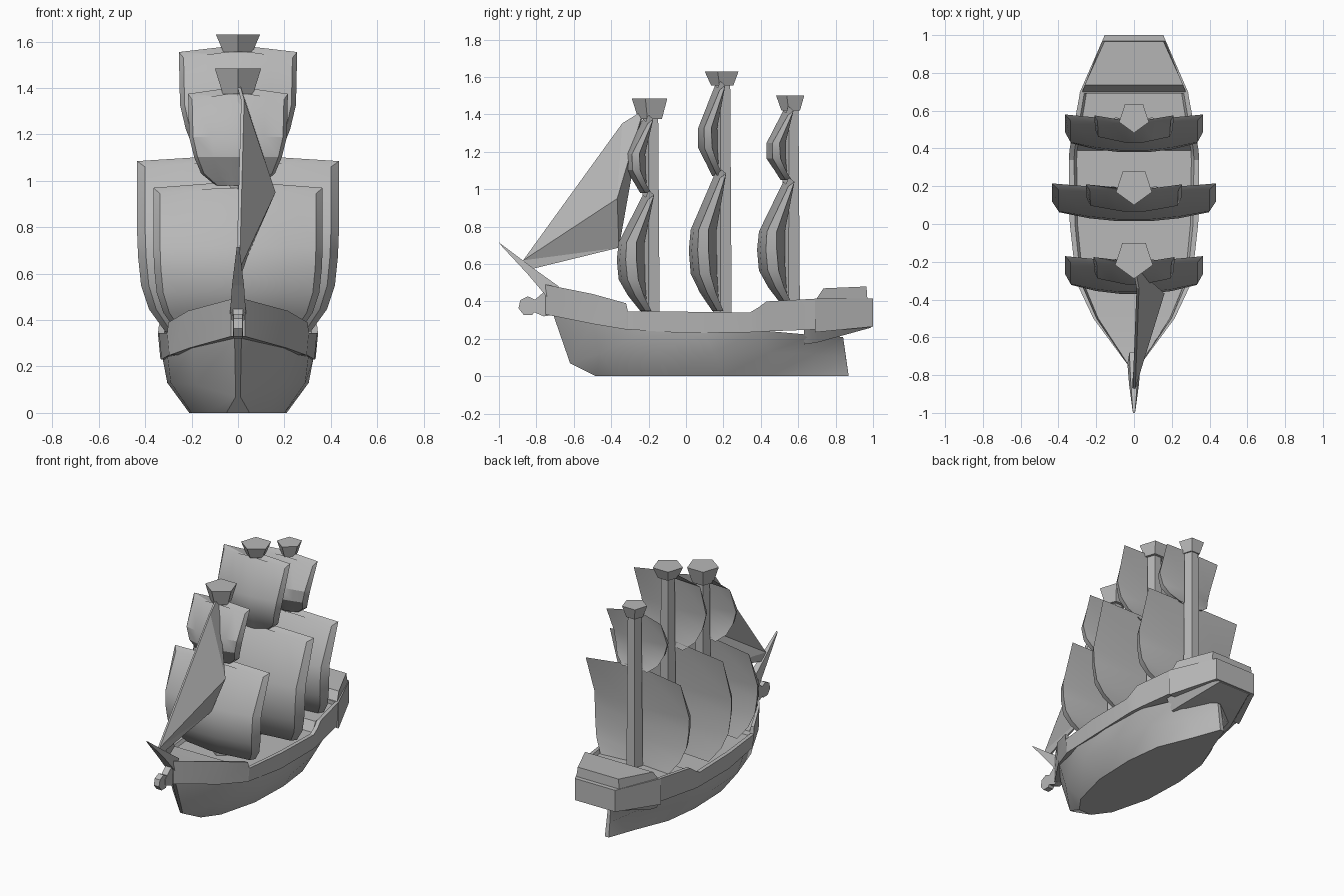
import bpy, bmesh, math
from mathutils import Vector

cube = bpy.data.objects.get("Cube")
if cube:
    bpy.data.objects.remove(cube, do_unlink=True)

grey = bpy.data.materials.new("plain grey")
grey.use_nodes = True
GREY = (0.48, 0.48, 0.48, 1)
grey.diffuse_color = GREY
grey.node_tree.nodes["Principled BSDF"].inputs["Base Color"].default_value = GREY


def finish(name, bm, angle=None, thickness=0):
    """Turn a bmesh into a named grey object."""
    bmesh.ops.recalc_face_normals(bm, faces=bm.faces)
    mesh = bpy.data.meshes.new(name)
    bm.to_mesh(mesh)
    bm.free()
    mesh.materials.append(grey)
    obj = bpy.data.objects.new(name, mesh)
    bpy.context.collection.objects.link(obj)
    if thickness:
        mod = obj.modifiers.new("thickness", 'SOLIDIFY')
        mod.thickness, mod.offset = thickness, 0
    if angle:
        bpy.ops.object.select_all(action='DESELECT')
        obj.select_set(True)
        bpy.context.view_layer.objects.active = obj
        bpy.ops.object.shade_smooth_by_angle(angle=math.radians(angle))


def loft(name, sections, angle=None):
    """Skin closed sections and cap both ends."""
    bm = bmesh.new()
    rings = [[bm.verts.new(p) for p in s] for s in sections]
    for a, b in zip(rings, rings[1:]):
        for i in range(len(a)):
            j = (i + 1) % len(a)
            bm.faces.new((a[i], a[j], b[j], b[i]))
    bm.faces.new(rings[0])
    bm.faces.new(rings[-1])
    finish(name, bm, angle)


def mirrored(half):
    """Close a half section by mirroring it across x = 0."""
    return half + [(-x, y, z) for x, y, z in reversed(half)]


# lower hull running into the rudder: bottom, bilge and upper edge lines
bottom = [(.05, -.48, 0), (.13, -.37, 0), (.20, -.1, 0), (.21, .2, 0), (.18, .45, 0), (.085, .68, 0), (.015, .87, 0)]
bilge = [(.01, -.62, .07), (.18, -.46, .12), (.29, -.15, .13), (.305, .15, .13), (.26, .45, .13), (.11, .68, .12), (.013, .855, .1)]
upper = [(.015, -.71, .33), (.20, -.5, .29), (.305, -.2, .25), (.325, .1, .235), (.31, .4, .245), (.23, .68, .22), (.01, .84, .21)]
loft("lower_hull", [mirrored(list(s)) for s in zip(bottom, bilge, upper)], 32)

# topsides with bulwark and sunken deck: y, half width, low, top, deck
stations = [
    (-.75, .03, .33, .49, .40), (-.5, .215, .28, .44, .36),
    (-.32, .30, .25, .39, .35), (-.31, .305, .25, .345, .325),
    (0, .34, .23, .345, .325), (.34, .345, .235, .34, .325),
    (.39, .342, .237, .37, .325), (.43, .335, .24, .40, .385),
    (.70, .285, .25, .415, .39)]
loft("bulwark_and_deck", [mirrored([
    (w * .97, y, low), (w, y, top), (w * .92, y, top), (w * .88, y, deck)])
    for y, w, low, top, deck in stations], 25)

# stern block, sloping counter beneath it and raised poop
loft("stern_block", [mirrored([(w, y, low), (w, y, .415)])
     for y, w, low in ((.69, .29, .235), (1, .155, .265))])
loft("stern_counter", [mirrored([(w * .8, y, low), (w, y, .27)])
     for y, w, low in ((.63, .27, .17), (.7, .26, .18), (.99, .15, .26))], 35)
loft("poop_cabin", [mirrored([(w, y, .41), (w * .95, y + dy, top)])
     for y, w, dy, top in ((.695, .275, .04, .47), (.97, .165, -.005, .48))])

# bowsprit and figurehead
loft("bowsprit", [mirrored([(w, yl, zl), (w * .7, yt, zt)]) for w, yl, zl, yt, zt in (
    (.035, -.74, .42, -.68, .48), (.026, -.85, .55, -.82, .58), (.008, -.985, .695, -1, .715))])
loft("beak", [mirrored([(.022, y, a), (.022, y, b)])
     for y, a, b in ((-.70, .33, .47), (-.76, .32, .45), (-.83, .35, .39))])
bm = bmesh.new()
bmesh.ops.create_cone(bm, cap_ends=True, segments=7, radius1=.052, radius2=.052, depth=.04)
for v in bm.verts:
    v.co = Vector((v.co.z, v.co.x - .845, v.co.y + .375))
finish("figurehead", bm)


def pentagon(y, r, z):
    return [(r * math.cos(a), y + r * math.sin(a), z)
            for a in (math.radians(72 * i - 90) for i in range(5))]


def sail(name, y, z0, z1, width, rows):
    """Full-bellied sail with broad side edges, closed behind against the mast."""
    sections = []
    for i, (h, k, front, edge) in enumerate(rows):
        z, w = z0 + (z1 - z0) * h, width * k
        crown = .025 if i == 0 else 0
        yf, ye = y - front, y - edge
        sections.append(mirrored([
            (w * .2, yf, z), (w * .55, yf + .015, z - crown * .5),
            (w * .92, yf + (ye - yf) * .45, z - crown),
            (w, ye, z), (.04, y - .02 - edge * .2, z + crown)]))
    loft(name, sections, 28)


# sail shapes: height fraction, width fraction, front belly, side edge setback
lower_shape = ((1, 1, .045, -.015), (.59, 1, .175, .08), (.44, .99, .185, .08),
               (.27, .96, .175, .07), (.13, .88, .125, .04), (0, .72, .06, 0))
upper_shape = ((1, 1, .045, -.01), (.53, .98, .135, .065), (.31, .88, .135, .06),
               (.13, .74, .09, .03), (0, .45, .06, 0))

# mast: name, y, top, cap height, cap radius, lower sail, upper sail
masts = [
    ("fore", -.185, 1.485, .11, .105, (.35, .97, .365), (.98, 1.375, .215)),
    ("main", .2, 1.63, .075, .10, (.35, 1.085, .435), (1.07, 1.555, .255)),
    ("mizzen", .565, 1.50, .08, .083, (.39, 1.04, .365), (1.05, 1.42, .21))]
for name, y, top, cap, r, low, high in masts:
    neck = top - cap
    loft(name + "_mast", [pentagon(y, .055, .3), pentagon(y, .045, neck + .01)])
    loft(name + "_mast_cap", [pentagon(y, r * .66, neck), pentagon(y, r, top)])
    sail(name + "_lower_sail", y, *low, lower_shape)
    sail(name + "_upper_sail", y, *high, upper_shape)

# triangular headsail, billowing to the left
bm = bmesh.new()
head, peak, tack, foot, clew, belly = [bm.verts.new(p) for p in (
    (0, -.23, 1.42), (.02, -.34, 1.35), (0, -.87, .62),
    (0, -.82, .575), (.04, -.36, .69), (.155, -.37, .95))]
for tri in ((peak, tack, belly), (tack, clew, belly), (tack, foot, clew),
            (head, peak, belly), (head, belly, clew)):
    bm.faces.new(tri)
finish("headsail", bm, None, .014)
